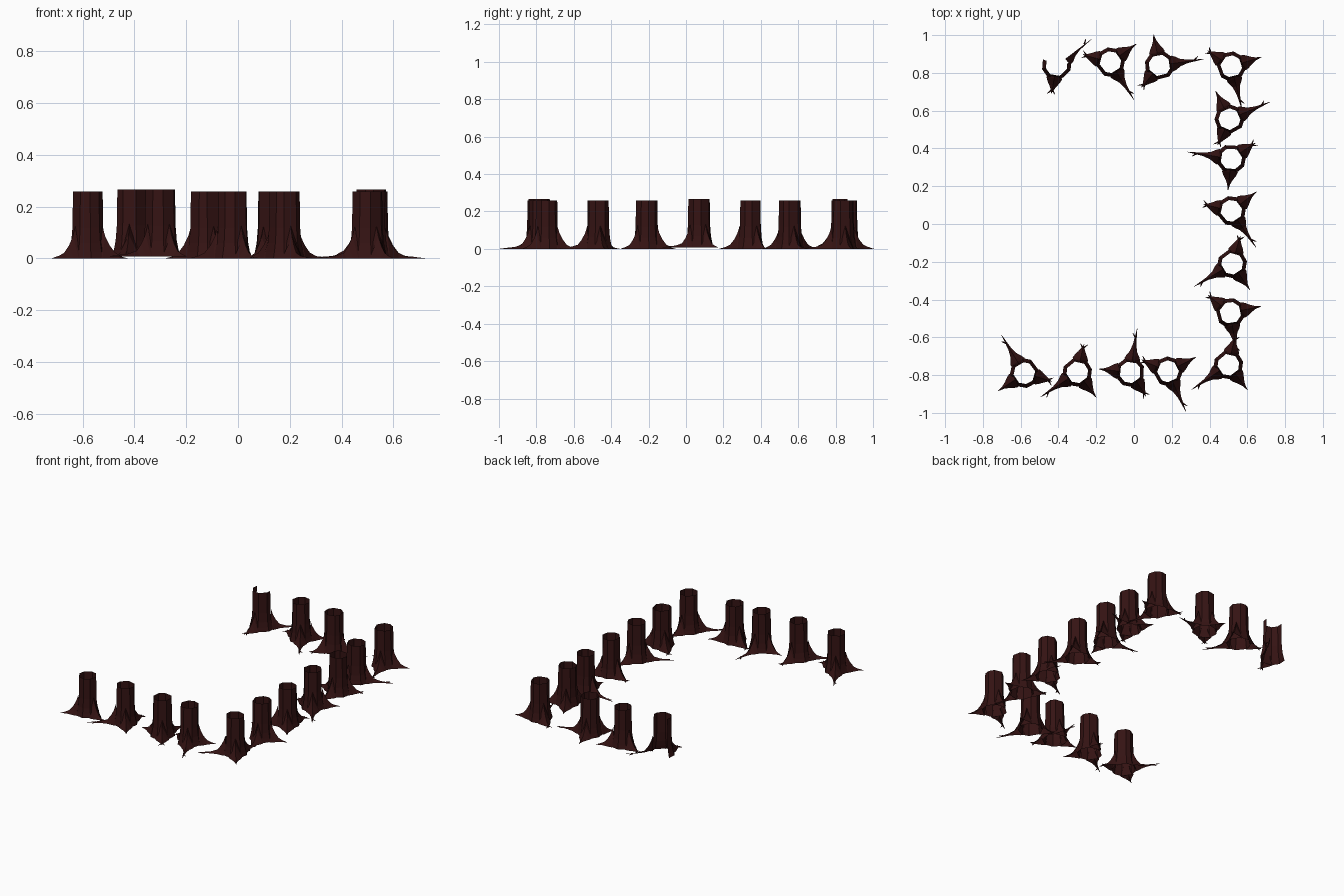
import bpy, bmesh
from math import radians, cos, sin
from mathutils import Vector

cube = bpy.data.objects.get("Cube")
if cube:
    bpy.data.objects.remove(cube, do_unlink=True)

# Single dark bark colour
bark = bpy.data.materials.new("dark_red_bark")
bark.use_nodes = True
colour = (0.035, 0.0065, 0.0065, 1)
bark.diffuse_color = colour
shader = bark.node_tree.nodes["Principled BSDF"]
shader.inputs["Base Color"].default_value = colour
shader.inputs["Roughness"].default_value = 0.9

# Directions of the three roots around each trunk
FORK, LONG, SHORT = 0, 137, 230
TRUNK_ANGLES = [-26, 26, 80, 111, 163, 204, 256, 295]
TRUNK_PROFILE = [(0.258, 0.058), (0.12, 0.06), (0.06, 0.065), (0.025, 0.072), (0, 0.079)]
# Root start: distance from axis, half width, ridge height
FLARE = [(0.058, 0.034, 0.125), (0.07, 0.042, 0.085), (0.088, 0.034, 0.05), (0.11, 0.02, 0.022)]


def polar(angle, r, z=0, side=0):
    a = radians(angle)
    return Vector((r * cos(a) - side * sin(a), r * sin(a) + side * cos(a), z))


def tent(bm, angle, sections, origin=(0, 0, 0), half=False):
    """Ridged strip tapering along a direction; half keeps the clockwise side only."""
    rows = []
    for r, w, h in sections:
        points = [polar(angle, r, 0, -w), polar(angle, r, h), polar(angle, r, 0, w)]
        rows.append([bm.verts.new(p + Vector(origin)) for p in points])
    for a, b in zip(rows, rows[1:]):
        for i in range(1 if half else 2):
            bm.faces.new((a[i], b[i], b[i + 1], a[i + 1]))


def twig(bm, angle, r, turn, length):
    """Small pointed side shoot."""
    tent(bm, angle + turn, [(0, 0.006, 0.008), (length, 0.001, 0.001)], polar(angle, r))


def stump_mesh(name, broken=False):
    bm = bmesh.new()
    # Open faceted tube
    rings = [[bm.verts.new(polar(a, r, z)) for a in TRUNK_ANGLES] for z, r in TRUNK_PROFILE]
    n = len(TRUNK_ANGLES)
    for top, low in zip(rings, rings[1:]):
        for i in range(n):
            if broken and 111 <= TRUNK_ANGLES[i] < 256:
                continue
            j = (i + 1) % n
            bm.faces.new((top[i], low[i], low[j], top[j]))
    # Forked root
    tent(bm, FORK, FLARE + [(0.135, 0.006, 0.009)])
    for turn, length in ((-42, 0.034), (38, 0.03), (-5, 0.022)):
        twig(bm, FORK, 0.13, turn, length)
    # Long root with a side shoot
    tent(bm, LONG, FLARE + [(0.15, 0.009, 0.01), (0.19, 0.005, 0.006), (0.235, 0.001, 0.001)],
         half=broken)
    twig(bm, LONG, 0.185, 40, 0.03)
    # Short plain root
    if not broken:
        tent(bm, SHORT, FLARE + [(0.135, 0.008, 0.01), (0.167, 0.001, 0.001)])
    mesh = bpy.data.meshes.new(name)
    bm.to_mesh(mesh)
    bm.free()
    mesh.materials.append(bark)
    return mesh


whole = stump_mesh("stump")
split = stump_mesh("split_stump", broken=True)

# x, y, rotation of each stump along the row
PLACES = [
    (-0.41, 0.84, 260), (-0.125, 0.857, 165), (0.135, 0.84, 231), (0.515, 0.835, 147),
    (0.505, 0.555, 246), (0.515, 0.345, 34), (0.515, 0.07, 167), (0.52, -0.21, 74),
    (0.51, -0.47, 142), (0.5, -0.745, 77), (0.18, -0.78, 157), (-0.02, -0.785, 304),
    (-0.3, -0.785, 77), (-0.58, -0.79, 344),
]
RAISED = (0, 6, 12)
for i, (x, y, turn) in enumerate(PLACES):
    name = "split_tree_stump" if i == 0 else f"tree_stump_{i}"
    stump = bpy.data.objects.new(name, split if i == 0 else whole)
    stump.location = (x, y, 0.008 if i in RAISED else 0)
    stump.rotation_euler.z = radians(turn)
    bpy.context.collection.objects.link(stump)
